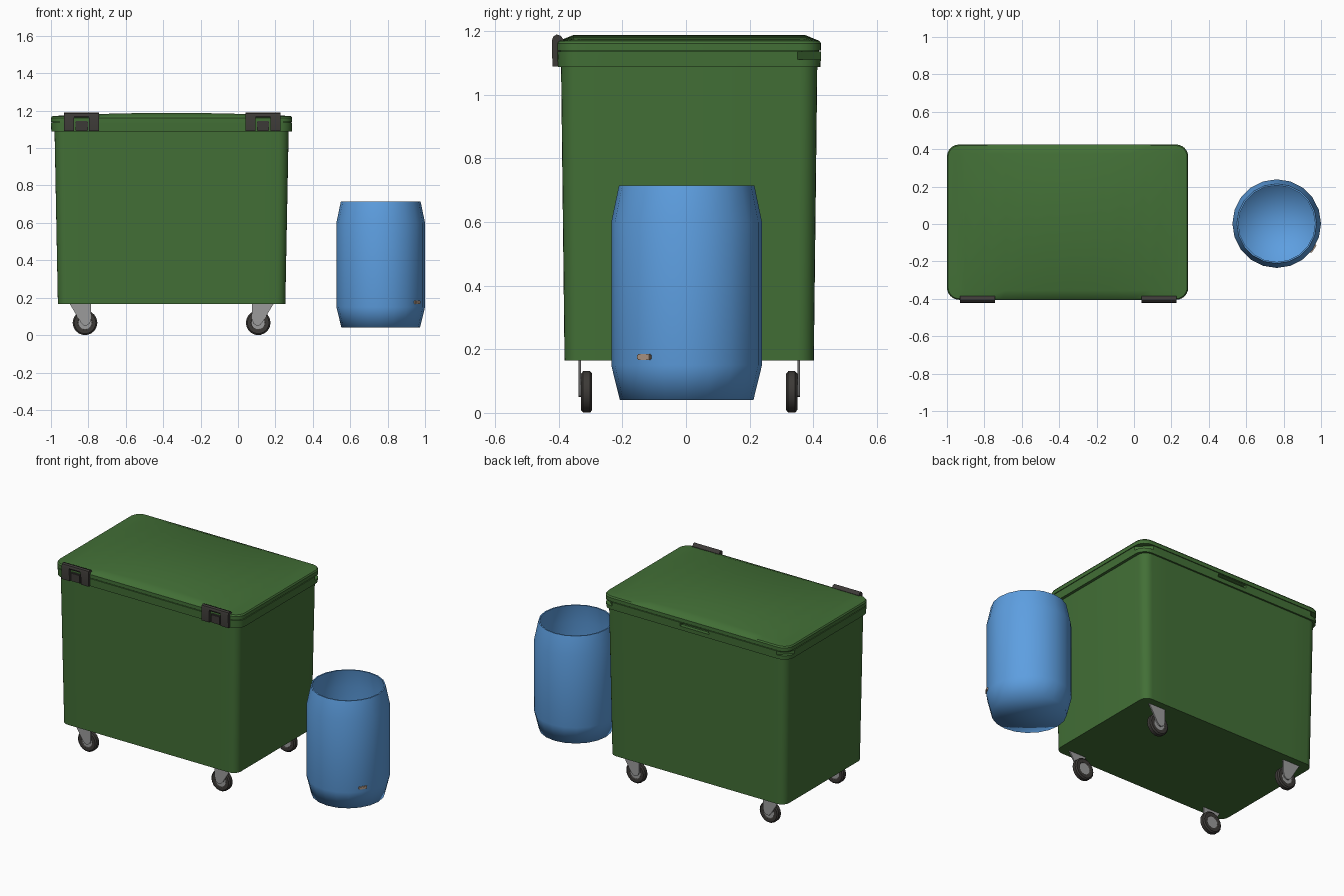
import bpy, bmesh, math
from mathutils import Vector, Matrix

if "Cube" in bpy.data.objects:
    bpy.data.objects.remove(bpy.data.objects["Cube"])

CX, CY = -0.355, 0.01   # centre of the wheeled bin


def material(name, rgb):
    m = bpy.data.materials.new(name)
    m.diffuse_color = (*rgb, 1)
    m.use_nodes = True
    m.node_tree.nodes["Principled BSDF"].inputs["Base Color"].default_value = m.diffuse_color
    return m


GREEN = material("bin green", (0.055, 0.16, 0.037))
BLUE = material("barrel blue", (0.11, 0.345, 0.75))
DARK = material("dark rubber", (0.046, 0.042, 0.038))
GREY = material("metal grey", (0.33, 0.33, 0.33))
TAN = material("tap tan", (0.42, 0.31, 0.24))


def finish(bm, name, mat, loc=(0, 0, 0), angle=35):
    bmesh.ops.recalc_face_normals(bm, faces=bm.faces)
    me = bpy.data.meshes.new(name)
    bm.to_mesh(me)
    bm.free()
    ob = bpy.data.objects.new(name, me)
    bpy.context.collection.objects.link(ob)
    ob.location = loc
    me.materials.append(mat)
    if angle:
        bpy.ops.object.select_all(action='DESELECT')
        ob.select_set(True)
        bpy.context.view_layer.objects.active = ob
        bpy.ops.object.shade_smooth_by_angle(angle=math.radians(angle))
    return ob


def rounded_ring(hx, hy, r, steps=6, cuts=10):
    """Rounded rectangle, symmetric in y: point i mirrors point n-1-i."""
    pts = []
    for q, (sx, sy) in enumerate([(1, 1), (-1, 1), (-1, -1), (1, -1)]):
        for k in range(steps + 1):
            a = math.radians(90 * (q + k / steps))
            pts.append((sx * (hx - r) + r * math.cos(a), sy * (hy - r) + r * math.sin(a)))
        if q in (0, 2):
            for k in range(1, cuts):
                pts.append((sx * (hx - r) * (1 - 2 * k / cuts), sy * hy))
    return pts


def loft(name, rings, mat, bulge=0.0):
    """Stack rounded rectangles (hx, hy, r, z); the last may arch along x."""
    bm = bmesh.new()
    loops = []
    for j, (hx, hy, r, z) in enumerate(rings):
        arch = bulge if j == len(rings) - 1 else 0
        loops.append([bm.verts.new((x, y, z + arch * (1 - (x / hx) ** 2)))
                      for x, y in rounded_ring(hx, hy, r)])
    n = len(loops[0])
    for a, b in zip(loops, loops[1:]):
        for i in range(n):
            bm.faces.new((a[i], a[(i + 1) % n], b[(i + 1) % n], b[i]))
    for lp in (loops[0], loops[-1]):
        for i in range(n // 2 - 1):
            bm.faces.new((lp[i], lp[i + 1], lp[n - 2 - i], lp[n - 1 - i]))
    return finish(bm, name, mat, (CX, CY, 0))


def box(name, size, loc, mat, rot=0.0, bevel=0.0):
    bm = bmesh.new()
    bmesh.ops.create_cube(bm, size=1, matrix=Matrix.Diagonal((*size, 1)))
    if bevel:
        bmesh.ops.bevel(bm, geom=bm.edges[:], offset=bevel, segments=2, affect='EDGES')
    ob = finish(bm, name, mat, loc, 35 if bevel else 0)
    ob.rotation_euler.z = rot
    return ob


def prism(name, pts, axis, lo, hi, mat):
    """Extrude a 2D outline along x (points are y, z) or y (points are x, z)."""
    bm = bmesh.new()
    place = (lambda p, t: (t, p[0], p[1])) if axis == 'x' else (lambda p, t: (p[0], t, p[1]))
    f = bm.faces.new([bm.verts.new(place(p, lo)) for p in pts])
    ext = bmesh.ops.extrude_face_region(bm, geom=[f])
    d = Vector((hi - lo, 0, 0)) if axis == 'x' else Vector((0, hi - lo, 0))
    bmesh.ops.translate(bm, vec=d, verts=[v for v in ext['geom'] if isinstance(v, bmesh.types.BMVert)])
    return finish(bm, name, mat)


def lathe(bm, profile, sides, matrix=Matrix()):
    """Spin (radius, z) points around z; radius 0 ends close to a point."""
    loops = []
    for r, z in profile:
        count = sides if r else 1
        loops.append([bm.verts.new(matrix @ Vector((r * math.cos(2 * math.pi * i / sides),
                                                    r * math.sin(2 * math.pi * i / sides), z)))
                      for i in range(count)])
    for a, b in zip(loops, loops[1:]):
        for i in range(sides):
            k = (i + 1) % sides
            quad = [a[i % len(a)], a[k % len(a)], b[k % len(b)], b[i % len(b)]]
            bm.faces.new(list(dict.fromkeys(quad)))


# Bin body, rim and arched lid
loft("bin_body", [(0.608, 0.392, 0.05, 0.165), (0.626, 0.403, 0.055, 1.10)], GREEN)
rim = loft("bin_rim", [(0.643, 0.413, 0.065, 1.088), (0.645, 0.415, 0.065, 1.136),
                       (0.638, 0.408, 0.06, 1.136), (0.638, 0.408, 0.06, 1.145)], GREEN)
loft("bin_lid", [(0.645, 0.415, 0.065, 1.14), (0.645, 0.415, 0.065, 1.162),
                 (0.639, 0.409, 0.06, 1.17), (0.59, 0.365, 0.04, 1.174)], GREEN, 0.014)

# Hand slot at the back and grip notches at the two back corners
cutters = [box("slot_cutter", (0.2, 0.05, 0.02), (CX, 0.425, 1.123), GREEN)]
for s in (-1, 1):
    cutters.append(box("corner_cutter", (0.3, 0.1, 0.024),
                       (CX + s * (0.605 + 0.0354), 0.39 + 0.0354, 1.124), GREEN, -s * math.pi / 4))
for c in cutters:
    c.hide_render = True
    c.display_type = 'WIRE'
    mod = rim.modifiers.new("notch", 'BOOLEAN')
    mod.operation = 'DIFFERENCE'
    mod.solver = 'EXACT'
    mod.object = c
    bpy.context.view_layer.objects.active = rim
    bpy.ops.object.modifier_apply(modifier=mod.name)
    bpy.data.objects.remove(c)

# Hinges: two rounded lugs, a top bar and a lower middle block
lug = [(-0.385, 1.09), (-0.42, 1.09), (-0.422, 1.17), (-0.417, 1.184), (-0.407, 1.19),
       (-0.395, 1.186), (-0.385, 1.175)]
bar = [(p[0], max(p[1], 1.163)) for p in lug]
for hx in (-0.836, 0.134):
    for s in (-1, 1):
        a, b = sorted((hx + s * 0.04, hx + s * 0.093))
        prism("hinge_lug", lug, 'x', a, b, DARK)
    prism("hinge_bar", bar, 'x', hx - 0.04, hx + 0.04, DARK)
    box("hinge_block", (0.066, 0.03, 0.055), (hx, -0.401, 1.1175), DARK, 0, 0.004)

# Casters, mirrored in x and y
for sx in (-1, 1):
    for sy in (-1, 1):
        wx, wy = CX + sx * 0.463, CY + sy * 0.3225
        bm = bmesh.new()
        turn = Matrix.Translation((wx, wy, 0.066)) @ Matrix.Rotation(math.pi / 2, 4, 'X')
        lathe(bm, [(0, -0.014), (0.035, -0.014), (0.04, -0.0175), (0.058, -0.0175), (0.066, -0.011),
                   (0.066, 0.011), (0.058, 0.0175), (0.04, 0.0175), (0.035, 0.014), (0, 0.014)], 18, turn)
        wheel = finish(bm, "caster_wheel", DARK)
        wheel.data.materials.append(GREY)
        for f in wheel.data.polygons:   # hub faces
            c = f.center
            if math.hypot(c.x - wx, c.z - 0.066) < 0.03:
                f.material_index = 1
        out = [(0.545, 0.167), (0.43, 0.167), (0.43, 0.085), (0.437, 0.062), (0.455, 0.05),
               (0.472, 0.053), (0.487, 0.07)]
        y0, y1 = sorted((CY + sy * 0.340, CY + sy * 0.348))
        prism("caster_fork", [(CX + sx * x, z) for x, z in out], 'y', y0, y1, GREY)

# Open barrel with a thin wall
bm = bmesh.new()
lathe(bm, [(0, 0.04), (0.21, 0.04), (0.237, 0.15), (0.237, 0.60), (0.213, 0.715),
           (0.205, 0.715), (0.229, 0.60), (0.229, 0.15), (0.203, 0.048), (0, 0.048)], 20)
barrel = finish(bm, "barrel", BLUE, (0.763, 0.002, 0), 80)
for e in barrel.data.edges:   # keep the rim crisp
    if all(barrel.data.vertices[v].co.z > 0.71 for v in e.vertices):
        e.use_edge_sharp = True

# Small tap low on the barrel
ang = math.radians(-34)
box("barrel_tap", (0.022, 0.05, 0.018),
    (0.763 + 0.23 * math.cos(ang), 0.23 * math.sin(ang), 0.176), TAN, ang, 0.003)
